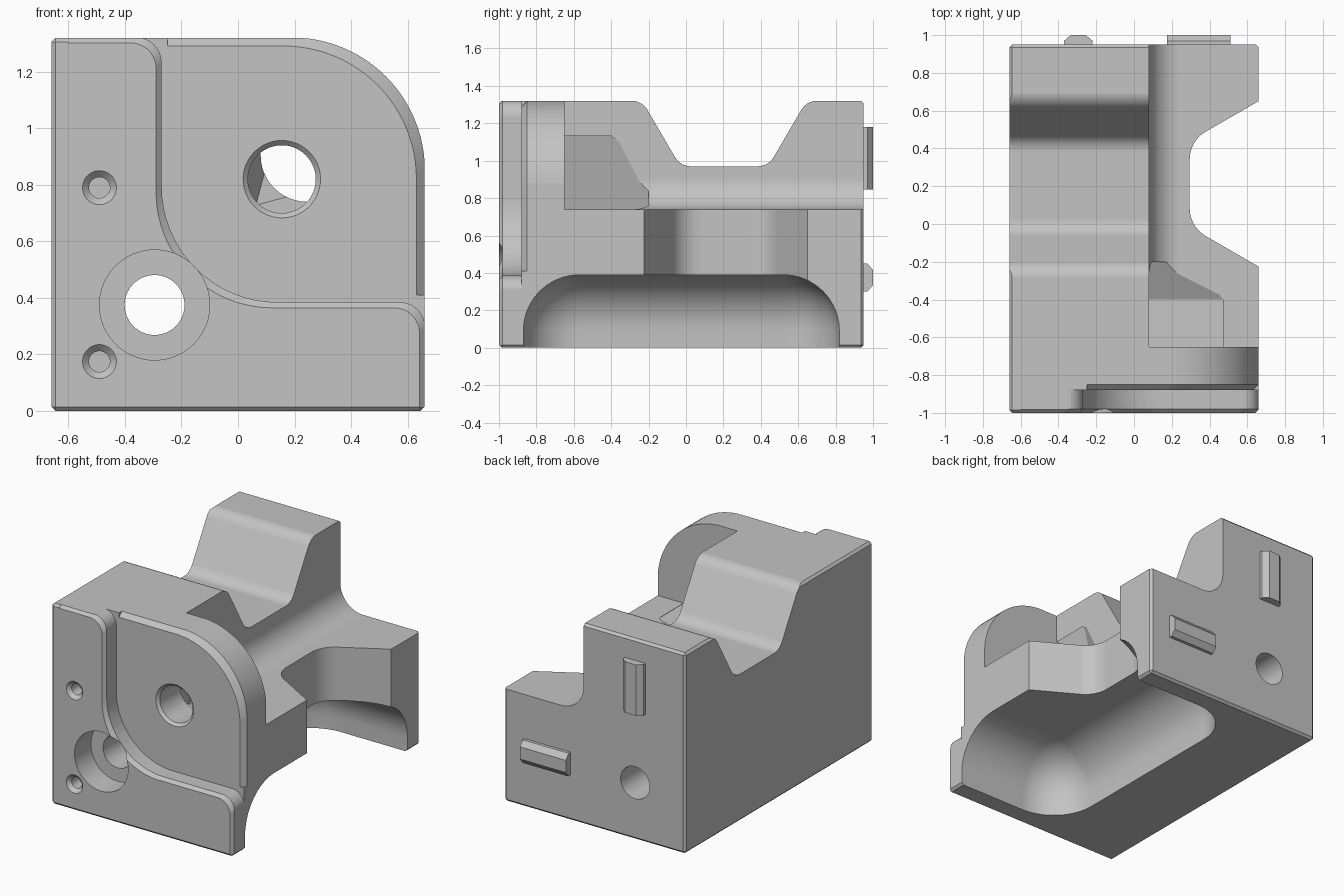
import bpy, bmesh, math
from mathutils import Vector

if "Cube" in bpy.data.objects:
    bpy.data.objects.remove(bpy.data.objects["Cube"], do_unlink=True)

grey = bpy.data.materials.new("plain grey")
grey.use_nodes = True
grey.diffuse_color = (0.55, 0.55, 0.55, 1)
for node in grey.node_tree.nodes:
    if node.type == 'BSDF_PRINCIPLED':
        node.inputs["Base Color"].default_value = grey.diffuse_color


def finish(name, bm):
    bmesh.ops.recalc_face_normals(bm, faces=bm.faces)
    mesh = bpy.data.meshes.new(name)
    bm.to_mesh(mesh)
    bm.free()
    mesh.materials.append(grey)
    obj = bpy.data.objects.new(name, mesh)
    bpy.context.collection.objects.link(obj)
    return obj


def rounded(corners, steps=12):
    """Outline from (a, b) or (a, b, radius) corners."""
    out = []
    for i, c in enumerate(corners):
        p = Vector(c[:2])
        if len(c) < 3:
            out.append(p)
            continue
        u = (Vector(corners[i - 1][:2]) - p).normalized()
        v = (Vector(corners[(i + 1) % len(corners)][:2]) - p).normalized()
        half = u.angle(v) / 2
        mid = p + (u + v).normalized() * c[2] / math.sin(half)
        start = p + u * c[2] / math.tan(half) - mid
        end = p + v * c[2] / math.tan(half) - mid
        a0 = math.atan2(start.y, start.x)
        turn = math.atan2(end.y, end.x) - a0
        turn = (turn + math.pi) % (2 * math.pi) - math.pi
        for k in range(steps + 1):
            a = a0 + turn * k / steps
            out.append(mid + Vector((math.cos(a), math.sin(a))) * c[2])
    return out


def prism(name, pts, axis, lo, hi, far=None):
    """Extrude an outline along an axis, optionally lofting to another outline."""
    place = {'x': lambda p, d: (d, p[0], p[1]),
             'y': lambda p, d: (p[0], d, p[1]),
             'z': lambda p, d: (p[0], p[1], d)}[axis]
    bm = bmesh.new()
    a = [bm.verts.new(place(p, lo)) for p in pts]
    b = [bm.verts.new(place(p, hi)) for p in (far or pts)]
    bm.faces.new(a)
    bm.faces.new(b)
    for i in range(len(a)):
        bm.faces.new((a[i - 1], a[i], b[i], b[i - 1]))
    return finish(name, bm)


def box(name, lo, hi, bevel, segments):
    bm = bmesh.new()
    bmesh.ops.create_cube(bm, size=1)
    for v in bm.verts:
        v.co = [l + (c + 0.5) * (h - l) for c, l, h in zip(v.co, lo, hi)]
    bmesh.ops.bevel(bm, geom=bm.edges[:], offset=bevel, segments=segments,
                    profile=0.5, affect='EDGES')
    return finish(name, bm)


def circle(x, z, r, n=48):
    return [(x + r * math.cos(2 * math.pi * i / n), z + r * math.sin(2 * math.pi * i / n))
            for i in range(n)]


body = box("body", (-0.66, -1, 0), (0.66, 0.95, 1.32), 0.015, 1)


def cut(tool):
    tool.hide_render = True
    mod = body.modifiers.new("cut", 'BOOLEAN')
    mod.operation = 'DIFFERENCE'
    mod.solver = 'EXACT'
    mod.object = tool
    bpy.context.view_layer.objects.active = body
    bpy.ops.object.modifier_apply(modifier=mod.name)
    bpy.data.objects.remove(tool, do_unlink=True)


def hole(x, z, r, lo, hi, r2=None):
    cut(prism("hole_cutter", circle(x, z, r), 'y', lo, hi, circle(x, z, r2 or r)))


# Open space above the low ledge, with a filleted inner corner
cut(prism("ledge_cutter", rounded([(0.08, 1.6), (0.08, 0.74, 0.165), (0.9, 0.74), (0.9, 1.6)]),
          'y', -0.65, 1.3))


# Rounded corner of the front plate, and its softened edge
def corner(o):
    return rounded([(-0.25, 1.6), (-0.25, 1.321 - o), (0.661 - o, 1.321 - o, 0.47),
                    (0.661 - o, 0.41), (0.9, 0.41), (0.9, 1.6)], 24)


cut(prism("corner_cutter", corner(0), 'y', -1.2, -0.6))
cut(prism("corner_edge_cutter", corner(0.05), 'y', -0.90, -0.84, corner(-0.01)))


# Recess in the front face, with a chamfered rim
def recess(o):
    return rounded([(-0.6, 1.6), (-0.6, 1.322 - o), (-0.27 - o, 1.322 - o, 0.09),
                    (-0.27 - o, 0.385 - o, 0.41), (0.662 - o, 0.385 - o, 0.09),
                    (0.662 - o, -0.1), (0.9, -0.1), (0.9, 1.6)], 16)


cut(prism("recess_cutter", recess(0), 'y', -1.2, -0.88))
cut(prism("recess_rim_cutter", recess(0.04), 'y', -1.02, -0.97, recess(-0.01)))

# Valley across the top
cut(prism("valley_cutter", rounded([(-0.5, 1.6), (-0.5, 1.3205), (-0.235, 1.3205, 0.1),
                                    (-0.03, 0.97, 0.1), (0.44, 0.97, 0.1),
                                    (0.645, 1.3205, 0.1), (0.8, 1.3205), (0.8, 1.6)]),
          'x', -0.9, 0.9))

# Tapered notch in the side of the ledge
cut(prism("notch_cutter", rounded([(1.0, -0.422), (0.295, -0.015, 0.17),
                                   (0.295, 0.44, 0.17), (1.0, 0.847)]), 'z', -0.2, 1.0))

# Rounded scoop under the ledge
cut(box("scoop_cutter", (-0.13, -0.87, -0.6), (1.4, 0.82, 0.39), 0.3, 10))

# Wedge-shaped clearance behind the front plate
wedge, wedge_end = [[(0.155 + r * math.cos(math.radians(a)), 0.82 + r * math.sin(math.radians(a)))
                     for a in (105, 225, 345)] for r in (0.335, 0.13)]
cut(prism("clearance_cutter", wedge, 'y', -0.65, -0.4))
cut(prism("clearance_end_cutter", wedge, 'y', -0.401, -0.2, wedge_end))

# Long bore with counterbore
hole(-0.295, 0.375, 0.106, -1.2, 1.2)
hole(-0.295, 0.375, 0.195, -1.2, -0.83)

# Bolt hole through the front plate with chamfered rim
hole(0.155, 0.82, 0.12, -1.2, -0.5)
hole(0.155, 0.82, 0.157, -0.90, -0.853, 0.11)

# Two small countersunk holes
for z in (0.79, 0.175):
    hole(-0.49, z, 0.037, -1.2, -0.9)
    hole(-0.49, z, 0.08, -1.02, -0.975, 0.035)

# Locating ribs on the back
vertical_rib = prism("vertical_rib", [(-0.37, 0.93), (-0.37, 0.97), (-0.335, 1.0),
                                      (-0.255, 1.0), (-0.22, 0.97), (-0.22, 0.93)],
                     'z', 0.845, 1.18)
horizontal_rib = prism("horizontal_rib", [(0.93, 0.3), (0.97, 0.3), (1.0, 0.335),
                                          (1.0, 0.415), (0.97, 0.45), (0.93, 0.45)],
                       'x', 0.175, 0.51)

# Smooth curved surfaces while keeping hard edges crisp
bpy.ops.object.select_all(action='DESELECT')
body.select_set(True)
bpy.context.view_layer.objects.active = body
bpy.ops.object.shade_smooth_by_angle(angle=math.radians(30))
weighted = body.modifiers.new("even_shading", 'WEIGHTED_NORMAL')
weighted.keep_sharp = True
